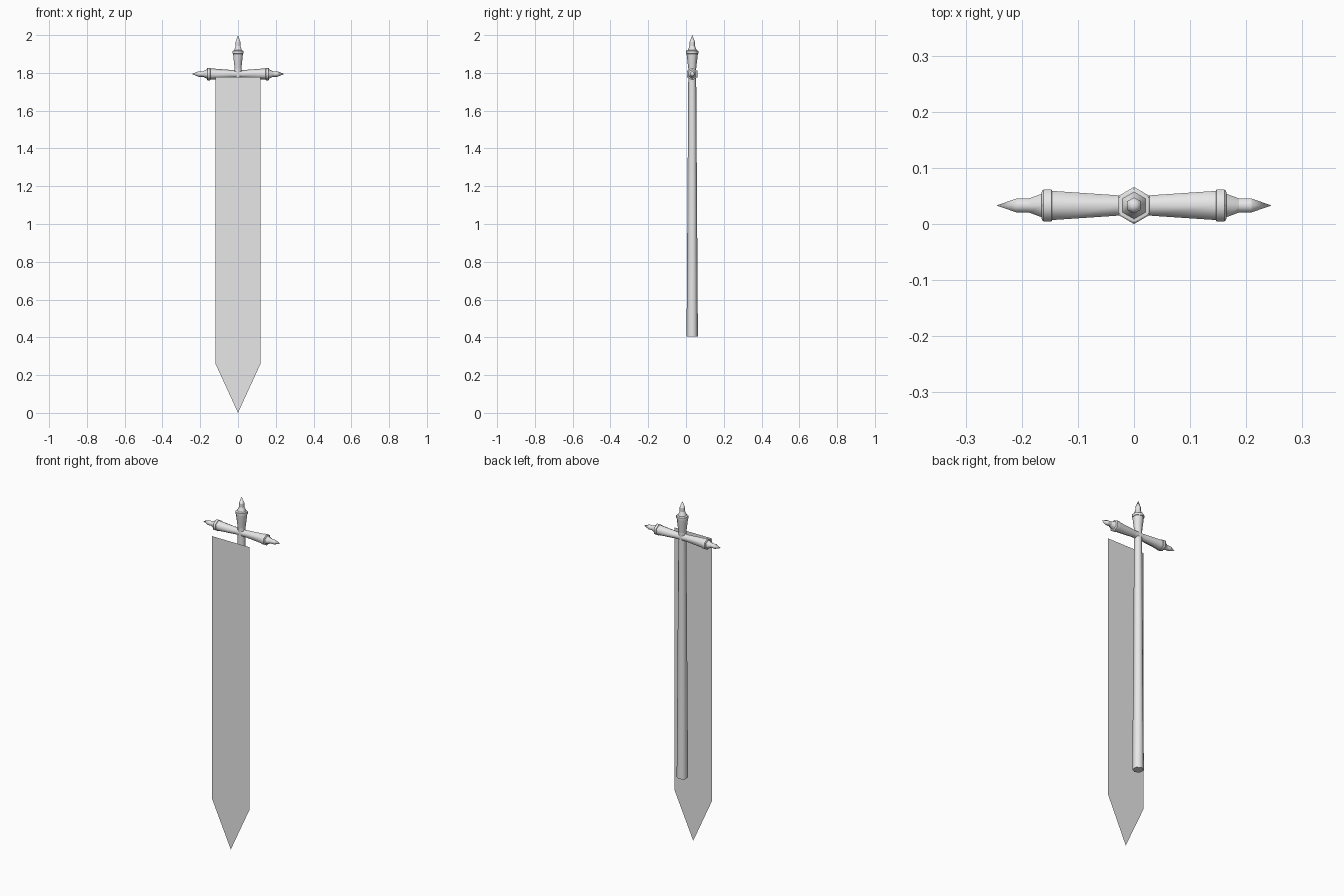
import bpy, bmesh
from math import sin, cos, tau
from mathutils import Vector

cube = bpy.data.objects.get("Cube")
if cube:
    bpy.data.objects.remove(cube)

# Single plain grey
grey = bpy.data.materials.new("plain_grey")
grey.use_nodes = True
colour = (0.8, 0.8, 0.8, 1)
grey.diffuse_color = colour
grey.node_tree.nodes["Principled BSDF"].inputs["Base Color"].default_value = colour

SIDES = 6
BACK = 0.033     # y of the pole and crossbar axis
FRONT = -0.066   # y of the hanging cloth
BAR_Z = 1.794


def finish(name, bm):
    mesh = bpy.data.meshes.new(name)
    bm.to_mesh(mesh)
    bm.free()
    mesh.materials.append(grey)
    obj = bpy.data.objects.new(name, mesh)
    bpy.context.collection.objects.link(obj)
    return obj


def turned_rod(name, profile, origin, axis, side, up):
    """Hexagonal rod through (distance, radius) rings, one corner along up."""
    bm = bmesh.new()
    rings = []
    for dist, radius in profile:
        centre = origin + axis * dist
        if radius == 0:
            rings.append([bm.verts.new(centre)])
            continue
        rings.append([bm.verts.new(centre + radius * (up * cos(tau * i / SIDES) + side * sin(tau * i / SIDES)))
                      for i in range(SIDES)])
    for a, b in zip(rings, rings[1:]):
        for i in range(SIDES):
            j = (i + 1) % SIDES
            corners = [a[i % len(a)], a[j % len(a)], b[j % len(b)], b[i % len(b)]]
            bm.faces.new(list(dict.fromkeys(corners)))
    for ring in (rings[0], rings[-1]):
        if len(ring) > 1:
            bm.faces.new(ring)
    bmesh.ops.recalc_face_normals(bm, faces=bm.faces)
    # Sides are smooth around the rod; the rings stay crisp
    for face in bm.faces:
        face.smooth = True
    for ring in rings:
        if len(ring) > 1:
            for i in range(SIDES):
                edge = bm.edges.get((ring[i], ring[(i + 1) % SIDES]))
                edge.smooth = False
    return finish(name, bm)


# Flared arm, collar and spear point, measured out from the crossing
arm = [(0.03, 0.021), (0.146, 0.03), (0.147, 0.033), (0.161, 0.033), (0.164, 0.03),
       (0.165, 0.024), (0.187, 0.0145), (0.209, 0.0145), (0.245, 0)]

X, Y, Z = Vector((1, 0, 0)), Vector((0, 1, 0)), Vector((0, 0, 1))

# Crossbar: the arm mirrored to both sides
bar = [(-d, r) for d, r in reversed(arm)] + arm
turned_rod("crossbar", bar, Vector((0, BACK, BAR_Z)), X, Y, Z)

# Pole: long taper up to the crossing, then a shorter arm as the finial
finial_base = 2 - arm[-1][0]
pole = [(0.405, 0.03), (BAR_Z - 0.03, 0.021), (BAR_Z + 0.03, 0.021)]
pole += [(finial_base + d, r) for d, r in arm[1:]]
turned_rod("pole", pole, Vector((0, BACK, 0)), Z, X, Y)

# Hanging cloth with a pointed lower end
bm = bmesh.new()
outline = [(-0.12, 1.778), (-0.12, 0.262), (0, 0), (0.12, 0.262), (0.12, 1.778)]
bm.faces.new([bm.verts.new((x, FRONT, z)) for x, z in outline])
finish("banner_cloth", bm)
